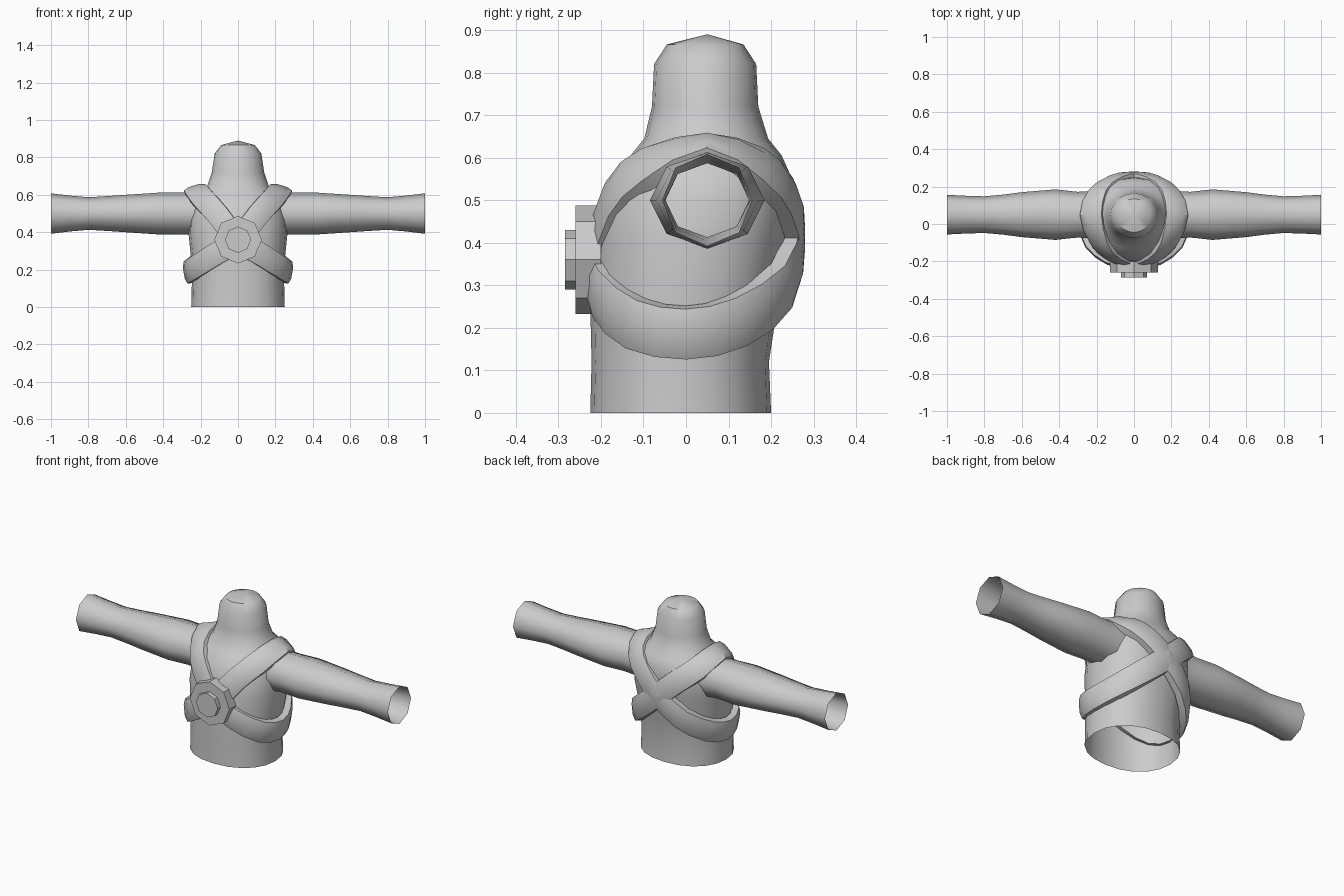
import bpy, bmesh, math
from mathutils import Vector

if "Cube" in bpy.data.objects:
    bpy.data.objects.remove(bpy.data.objects["Cube"])

grey = bpy.data.materials.new("plain grey")
grey.diffuse_color = (0.6, 0.6, 0.6, 1)
grey.use_nodes = True
grey.node_tree.nodes["Principled BSDF"].inputs["Base Color"].default_value = grey.diffuse_color


def finish(name, bm, angle=40):
    bmesh.ops.recalc_face_normals(bm, faces=bm.faces)
    mesh = bpy.data.meshes.new(name)
    bm.to_mesh(mesh)
    bm.free()
    obj = bpy.data.objects.new(name, mesh)
    bpy.context.collection.objects.link(obj)
    mesh.materials.append(grey)
    bpy.ops.object.select_all(action='DESELECT')
    obj.select_set(True)
    bpy.context.view_layer.objects.active = obj
    bpy.ops.object.shade_smooth_by_angle(angle=math.radians(angle))
    return obj


def loft(bm, rings, closed=False):
    """Bridge equal-sized rings of points with quads."""
    vs = [[bm.verts.new(p) for p in r] for r in rings]
    n = len(vs[0])
    pairs = list(zip(vs, vs[1:])) + ([(vs[-1], vs[0])] if closed else [])
    for a, b in pairs:
        for i in range(n):
            j = (i + 1) % n
            bm.faces.new((a[i], a[j], b[j], b[i]))
    return vs


# Torso and neck: z, half width, front y, back y, squareness
levels = [(0, .25, -.225, .2, 2.2), (.12, .247, -.222, .195, 2.2),
          (.25, .25, -.225, .215, 2.2), (.4, .265, -.212, .24, 2.3),
          (.5, .255, -.195, .25, 2.4), (.56, .235, -.168, .245, 2.4),
          (.605, .205, -.13, .225, 2.3), (.645, .165, -.098, .193, 2.1),
          (.72, .14, -.08, .17, 2), (.82, .125, -.075, .165, 2),
          (.866, .09, -.045, .135, 2)]
rings = []
for z, w, front, back, power in levels:
    ring = []
    for i in range(20):
        a = 2 * math.pi * i / 20
        c, s = math.cos(a), math.sin(a)
        x = w * math.copysign(abs(c) ** (2 / power), c)
        y = (front + back) / 2 + (back - front) / 2 * math.copysign(abs(s) ** (2 / power), s)
        ring.append((x, y, z))
    rings.append(ring)
bm = bmesh.new()
top = loft(bm, rings)[-1]
apex = bm.verts.new((0, .05, .89))
for i in range(20):
    bm.faces.new((top[i], top[(i + 1) % 20], apex))
finish("torso", bm)

# Arms: open eight-sided sleeves (x, half depth, half height)
arm = [(.17, .13, .118), (.3, .122, .112), (.42, .135, .112), (.6, .12, .1),
       (.7, .107, .093), (.8, .098, .087), (.9, .101, .096), (1, .106, .108)]
for side, label in ((1, "right_arm"), (-1, "left_arm")):
    bm = bmesh.new()
    loft(bm, [[(side * x, .05 + ry * math.cos(k * math.pi / 4), .5 + rz * math.sin(k * math.pi / 4))
               for k in range(8)] for x, ry, rz in arm])
    finish(label, bm, 60)

# Straps: outer centre line and facing direction, over one shoulder and under the other arm
path = [((0, -.237, .36), (0, -1, 0)),
        ((.12, -.195, .505), (.3, -1, .25)),
        ((.195, -.11, .59), (.5, -.65, .6)),
        ((.235, .05, .65), (.3, 0, 1)),
        ((.2, .19, .59), (.5, .65, .6)),
        ((.11, .26, .51), (.3, 1, .25)),
        ((0, .28, .41), (0, 1, 0)),
        ((-.14, .25, .295), (-.4, 1, -.1)),
        ((-.25, .135, .212), (-1, .6, -.15)),
        ((-.29, 0, .183), (-1, 0, -.17)),
        ((-.25, -.135, .207), (-1, -.6, -.15)),
        ((-.13, -.222, .28), (-.4, -1, -.05))]
section = [(-.062, -.045), (-.06, -.01), (-.03, 0), (.03, 0), (.06, -.01), (.062, -.045)]


def smooth_loop(points):
    """Insert a curved midpoint between neighbours of a closed loop."""
    out, n = [], len(points)
    for i in range(n):
        p, q, r, s = (points[(i + k) % n] for k in (-1, 0, 1, 2))
        out += [q, (q + r) * .5625 - (p + s) * .0625]
    return out


for side, label in ((1, "right_strap"), (-1, "left_strap")):
    pts = smooth_loop([Vector(p) for p, _ in path])
    nrm = smooth_loop([Vector(d).normalized() for _, d in path])
    rings = []
    for i, p in enumerate(pts):
        tangent = pts[(i + 1) % len(pts)] - pts[i - 1]
        across = tangent.cross(nrm[i]).normalized()
        out = across.cross(tangent).normalized()
        ring = [p + across * u + out * h for u, h in section]
        rings.append([(side * v.x, v.y, v.z) for v in ring])
    bm = bmesh.new()
    loft(bm, rings, closed=True)
    finish(label, bm)

# Chest buckle: two stacked eight-sided discs
for name, radius, y0, y1 in (("buckle_plate", .127, -.2, -.26), ("buckle_stud", .07, -.25, -.285)):
    bm = bmesh.new()
    ends = loft(bm, [[(radius * math.cos(k * math.pi / 4), y, .36 + radius * math.sin(k * math.pi / 4))
                      for k in range(8)] for y in (y0, y1)])
    for e in ends:
        bm.faces.new(e)
    finish(name, bm, 30)
